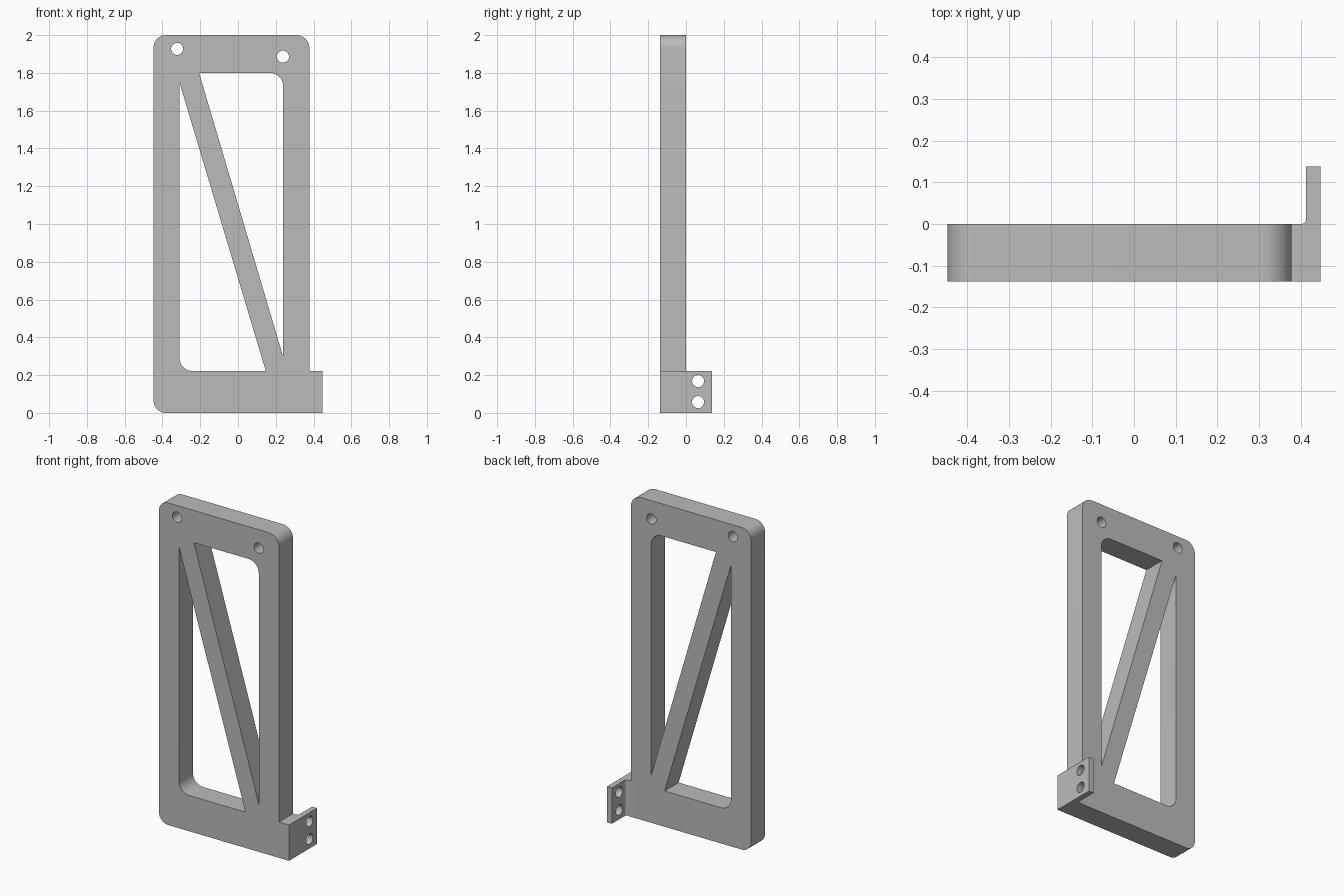
import bpy, bmesh, math
from mathutils import Vector

cube = bpy.data.objects.get("Cube")
if cube:
    bpy.data.objects.remove(cube, do_unlink=True)

LEFT, RIGHT, HEIGHT = -0.447, 0.447, 2.0   # overall size
DEPTH = 0.1375                             # plate front and flange reach
POST = 0.378                               # outer edge of the right post
FOOT = 0.222                               # height of the foot
HOLE = 0.032                               # screw hole radius


def rounded(corners, steps=10):
    """Polygon from (a, b, radius) corners, with arcs at nonzero radii."""
    out = []
    for i, (a, b, r) in enumerate(corners):
        p = Vector((a, b))
        if not r:
            out.append(p)
            continue
        u = (Vector(corners[i - 1][:2]) - p).normalized()
        v = (Vector(corners[(i + 1) % len(corners)][:2]) - p).normalized()
        half = u.angle(v) / 2
        centre = p + (u + v).normalized() * r / math.sin(half)
        start = p + u * r / math.tan(half) - centre
        end = p + v * r / math.tan(half) - centre
        sweep = start.angle_signed(end)
        for k in range(steps + 1):
            t = -sweep * k / steps
            c, s = math.cos(t), math.sin(t)
            out.append(centre + Vector((start.x * c - start.y * s,
                                        start.x * s + start.y * c)))
    return out


def circle(a, b, r, n=32):
    return [Vector((a + r * math.cos(math.tau * k / n),
                    b + r * math.sin(math.tau * k / n))) for k in range(n)]


def prism(name, points, axis, low, high):
    """Extrude a profile along an axis (0 = x, 1 = y, 2 = z)."""
    def place(p, c):
        co = [p.x, p.y]
        co.insert(axis, c)
        return co
    bm = bmesh.new()
    face = bm.faces.new([bm.verts.new(place(p, low)) for p in points])
    ext = bmesh.ops.extrude_face_region(bm, geom=[face], use_keep_orig=True)
    move = Vector((0, 0, 0))
    move[axis] = high - low
    bmesh.ops.translate(bm, vec=move, verts=[
        g for g in ext["geom"] if isinstance(g, bmesh.types.BMVert)])
    bmesh.ops.recalc_face_normals(bm, faces=bm.faces)
    mesh = bpy.data.meshes.new(name)
    bm.to_mesh(mesh)
    bm.free()
    obj = bpy.data.objects.new(name, mesh)
    bpy.context.collection.objects.link(obj)
    return obj


def combine(target, other, operation):
    """Apply a boolean and remove the helper."""
    mod = target.modifiers.new(other.name, 'BOOLEAN')
    mod.object, mod.operation, mod.solver = other, operation, 'EXACT'
    bpy.context.view_layer.objects.active = target
    bpy.ops.object.modifier_apply(modifier=mod.name)
    bpy.data.objects.remove(other, do_unlink=True)


# Upright plate with its square foot on the left side
frame = prism("bracket_frame", rounded([
    (LEFT, 0, 0.065), (RIGHT, 0, 0), (RIGHT, FOOT, 0), (POST, FOOT, 0),
    (POST, HEIGHT, 0.07), (LEFT, HEIGHT, 0.065)]), 1, -DEPTH, 0)

# Mounting flange turned back from the foot, with a small inner fillet
flange = prism("mounting_flange", rounded([
    (0.35, -0.07, 0), (RIGHT, -0.07, 0), (RIGHT, DEPTH, 0),
    (0.413, DEPTH, 0), (0.413, 0, 0.012), (0.35, 0, 0)], 6), 2, 0, FOOT)
combine(frame, flange, 'UNION')

# Two openings that leave the diagonal brace between them
windows = {
    "lower_window": [(-0.31, FOOT, 0.07), (0.147, FOOT, 0), (-0.31, 1.75, 0)],
    "upper_window": [(-0.206, 1.8, 0), (0.239, 0.297, 0), (0.239, 1.8, 0.07)],
}
for name, corners in windows.items():
    combine(frame, prism(name, rounded(corners), 1, -0.3, 0.05), 'DIFFERENCE')

# Screw holes through the top rail and through the flange
for x, z in ((-0.322, 1.927), (0.238, 1.886)):
    combine(frame, prism("rail_hole", circle(x, z, HOLE), 1, -0.3, 0.05),
            'DIFFERENCE')
for z in (0.057, 0.168):
    combine(frame, prism("flange_hole", circle(0.064, z, HOLE), 0, 0.39, 0.5),
            'DIFFERENCE')

# Plain grey finish
grey = bpy.data.materials.new("plain_grey")
grey.use_nodes = True
colour = (0.5, 0.5, 0.5, 1)
grey.diffuse_color = colour
grey.node_tree.nodes["Principled BSDF"].inputs["Base Color"].default_value = colour
frame.data.materials.clear()
frame.data.materials.append(grey)

# Smooth arcs, crisp edges
bpy.ops.object.select_all(action='DESELECT')
frame.select_set(True)
bpy.context.view_layer.objects.active = frame
bpy.ops.object.shade_smooth_by_angle(angle=math.radians(30))
